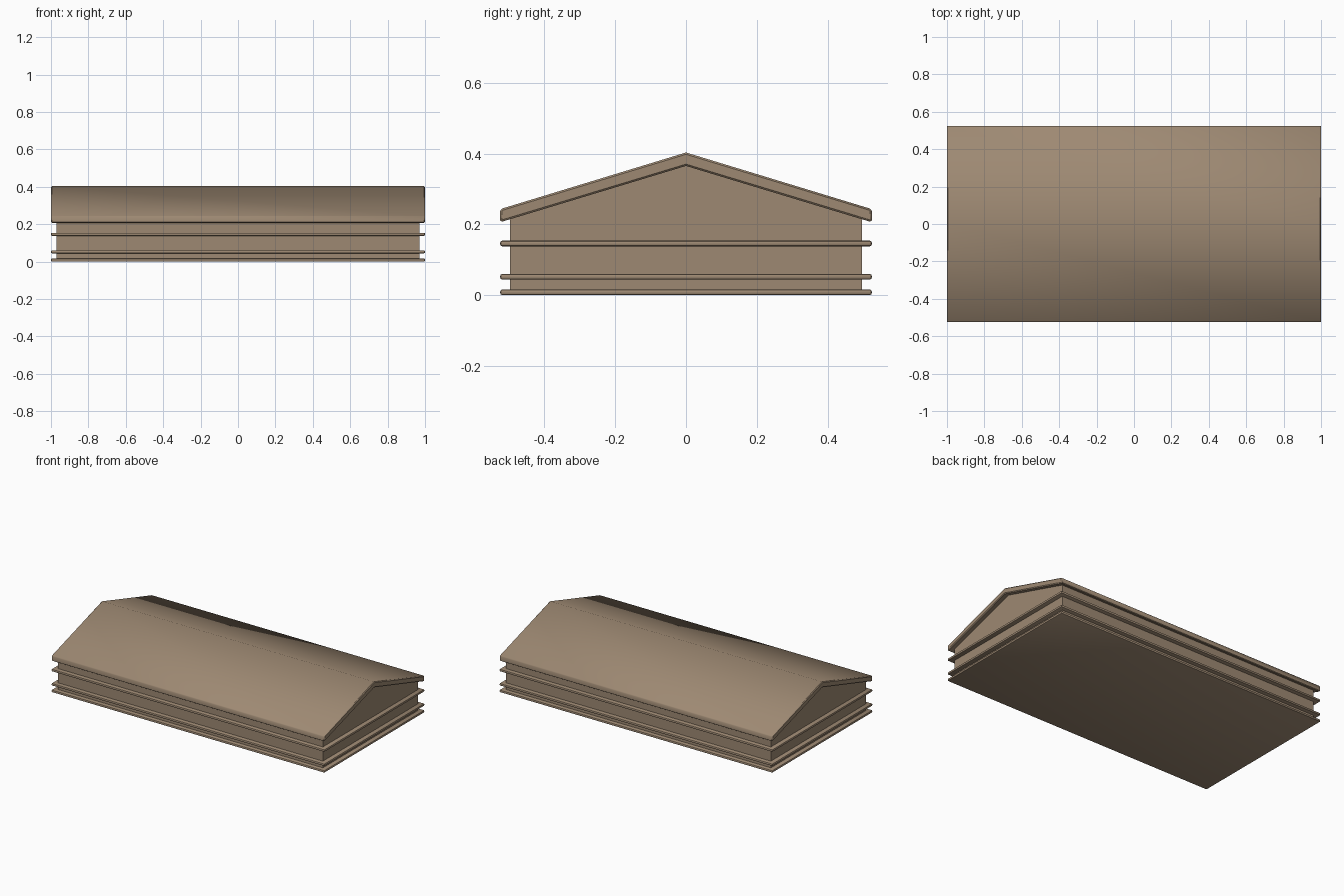
import bpy, bmesh, math

if "Cube" in bpy.data.objects:
    bpy.data.objects.remove(bpy.data.objects["Cube"])

stone = bpy.data.materials.new("tan stone")
stone.diffuse_color = (0.34, 0.25, 0.17, 1)
stone.use_nodes = True
stone.node_tree.nodes["Principled BSDF"].inputs["Base Color"].default_value = stone.diffuse_color


def extrude_profile(name, profile, half_x, bevel=0.0, segments=1):
    """Extrude a y-z profile symmetrically along x, optionally rounding its sharp edges."""
    bm = bmesh.new()
    face = bm.faces.new([bm.verts.new((-half_x, y, z)) for y, z in profile])
    ext = bmesh.ops.extrude_face_region(bm, geom=[face])
    moved = [v for v in ext["geom"] if isinstance(v, bmesh.types.BMVert)]
    bmesh.ops.translate(bm, vec=(2 * half_x, 0, 0), verts=moved)
    bmesh.ops.recalc_face_normals(bm, faces=bm.faces[:])
    if bevel:
        edges = [e for e in bm.edges if e.calc_face_angle(0) > math.radians(40)]
        bmesh.ops.bevel(bm, geom=edges, offset=bevel, segments=segments,
                        profile=0.5, affect='EDGES')
    mesh = bpy.data.meshes.new(name)
    bm.to_mesh(mesh)
    bm.free()
    mesh.materials.append(stone)
    ob = bpy.data.objects.new(name, mesh)
    bpy.context.collection.objects.link(ob)
    bpy.ops.object.select_all(action='DESELECT')
    ob.select_set(True)
    bpy.context.view_layer.objects.active = ob
    bpy.ops.object.shade_smooth_by_angle(angle=math.radians(40))
    return ob


# Walls with gable ends
extrude_profile("walls", [(-0.497, 0.004), (0.497, 0.004), (0.497, 0.218),
                          (0, 0.368), (-0.497, 0.218)], 0.97)

# Pitched roof slab
extrude_profile("roof", [(-0.525, 0.206), (0, 0.365), (0.525, 0.206),
                         (0.525, 0.243), (0, 0.403), (-0.525, 0.243)], 1.0, 0.005)

# Horizontal mouldings around the walls
for name, z0, z1 in (("base_moulding", 0.0, 0.016),
                     ("lower_moulding", 0.044, 0.060),
                     ("upper_moulding", 0.138, 0.154)):
    extrude_profile(name, [(-0.525, z0), (0.525, z0), (0.525, z1), (-0.525, z1)],
                    1.0, 0.006, 2)
